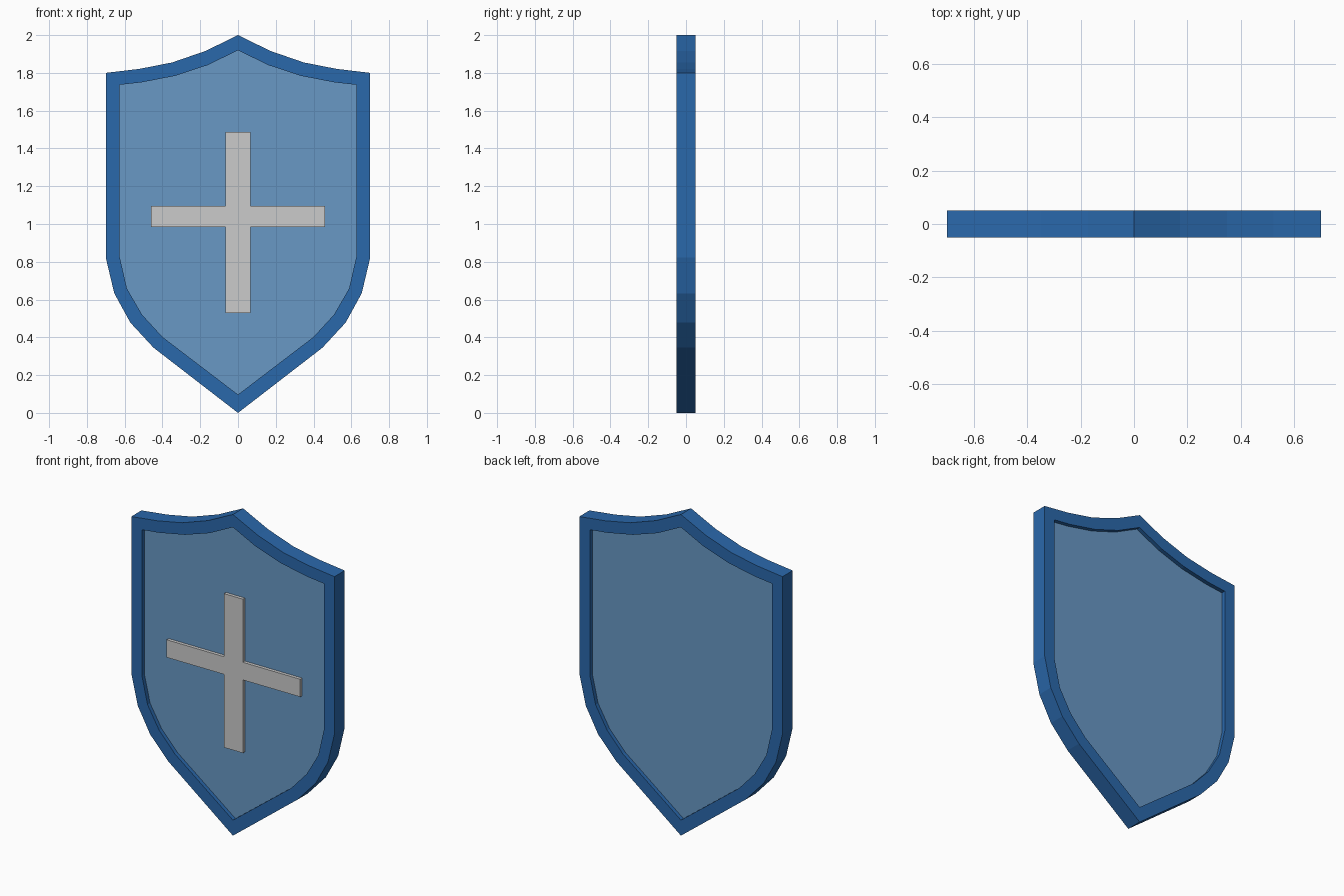
import bpy, bmesh

if "Cube" in bpy.data.objects:
    bpy.data.objects.remove(bpy.data.objects["Cube"])

# Right-hand half profiles (x, z), top point to bottom point
OUTER = [(0, 2.0), (0.172, 1.916), (0.349, 1.855), (0.523, 1.821), (0.70, 1.80),
         (0.70, 0.822), (0.655, 0.633), (0.57, 0.478), (0.447, 0.345), (0, 0.0)]
INNER = [(0, 1.92), (0.158, 1.842), (0.33, 1.785), (0.51, 1.75), (0.627, 1.737),
         (0.627, 0.828), (0.588, 0.658), (0.508, 0.52), (0.40, 0.402), (0, 0.097)]


def mirrored(half):
    return half + [(-x, z) for x, z in reversed(half[1:-1])]


def material(name, rgb):
    mat = bpy.data.materials.new(name)
    mat.diffuse_color = (*rgb, 1)
    mat.use_nodes = True
    mat.node_tree.nodes["Principled BSDF"].inputs["Base Color"].default_value = mat.diffuse_color
    return mat


def finish(bm, name, mat=None):
    bmesh.ops.recalc_face_normals(bm, faces=bm.faces)
    mesh = bpy.data.meshes.new(name)
    bm.to_mesh(mesh)
    bm.free()
    if mat:
        mesh.materials.append(mat)
    obj = bpy.data.objects.new(name, mesh)
    bpy.context.collection.objects.link(obj)
    return obj


def add_loop(bm, points, y):
    return [bm.verts.new((x, y, z)) for x, z in points]


def bridge(bm, a, b):
    n = len(a)
    for i in range(n):
        j = (i + 1) % n
        bm.faces.new((a[i], a[j], b[j], b[i]))


def plate(name, points, y0, y1, mat=None):
    bm = bmesh.new()
    front, back = add_loop(bm, points, y0), add_loop(bm, points, y1)
    bm.faces.new(front)
    bm.faces.new(back)
    bridge(bm, front, back)
    return finish(bm, name, mat)


# Raised rim: four loops bridged into a closed ring
bm = bmesh.new()
outer, inner = mirrored(OUTER), mirrored(INNER)
loops = [add_loop(bm, outer, -0.05), add_loop(bm, inner, -0.05),
         add_loop(bm, inner, 0.05), add_loop(bm, outer, 0.05)]
for i in range(4):
    bridge(bm, loops[i], loops[(i + 1) % 4])
finish(bm, "rim", material("rim_blue", (0.023, 0.138, 0.407)))

# Recessed panel inside the rim
plate("panel", inner, -0.025, 0.025, material("panel_blue", (0.138, 0.314, 0.558)))

# Plain cross on the front of the panel
cross = mirrored([(0, 1.488), (0.065, 1.488), (0.065, 1.095), (0.46, 1.095),
                  (0.46, 0.985), (0.065, 0.985), (0.065, 0.53), (0, 0.53)])
plate("cross", cross, -0.045, -0.025)
